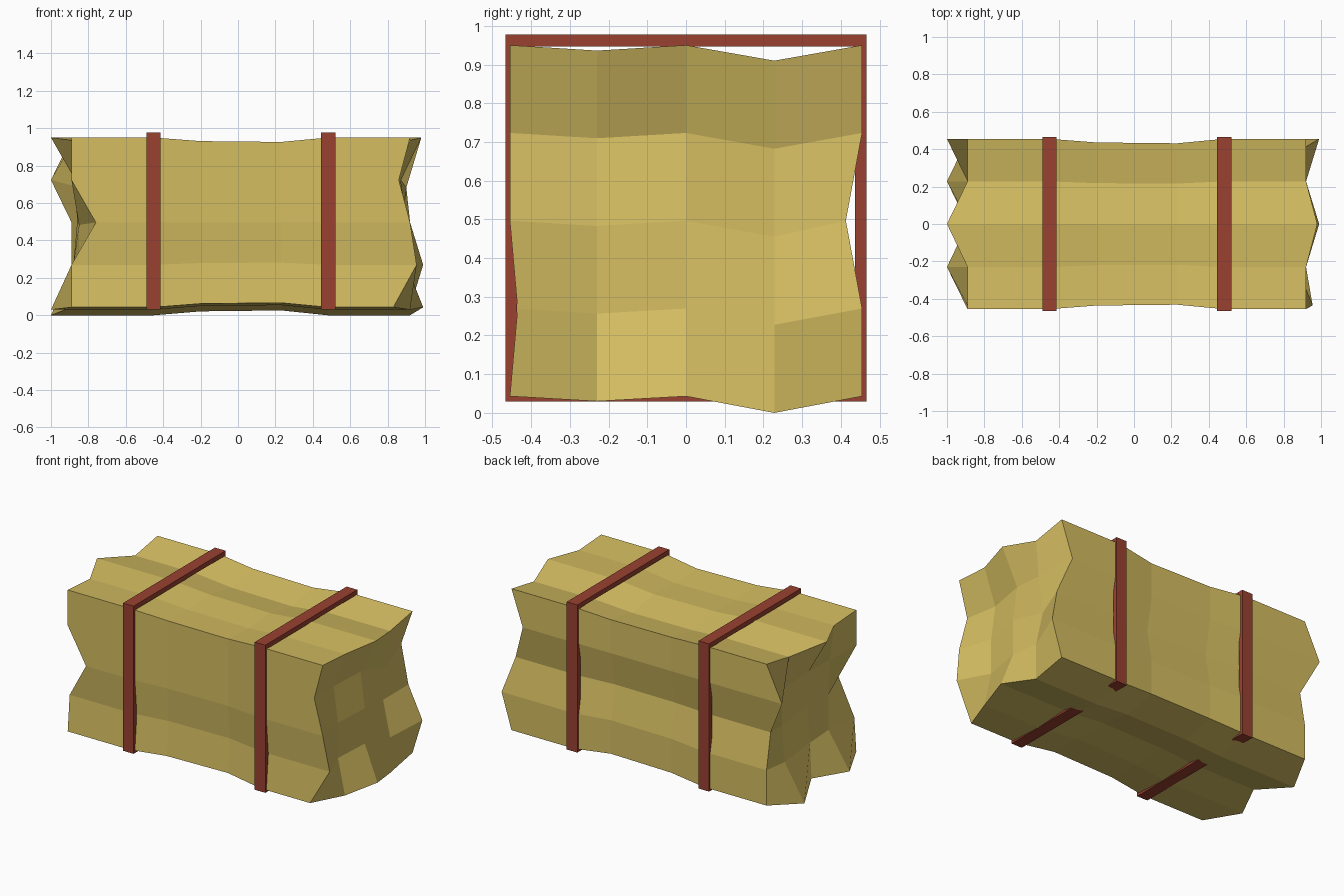
import bpy, bmesh

if "Cube" in bpy.data.objects:
    bpy.data.objects.remove(bpy.data.objects["Cube"])


def material(name, rgb):
    m = bpy.data.materials.new(name)
    m.diffuse_color = (*rgb, 1)
    m.use_nodes = True
    m.node_tree.nodes["Principled BSDF"].inputs["Base Color"].default_value = m.diffuse_color
    return m


STRAW = material("straw yellow", (0.66, 0.51, 0.12))
RED = material("strap red", (0.32, 0.053, 0.03))


def finish(bm, name, mat):
    bmesh.ops.recalc_face_normals(bm, faces=bm.faces)
    me = bpy.data.meshes.new(name)
    bm.to_mesh(me)
    bm.free()
    me.materials.append(mat)
    ob = bpy.data.objects.new(name, me)
    bpy.context.collection.objects.link(ob)
    return ob


# Cross-section as a 5 x 5 grid: columns along y, rows from top to bottom
COL_Y = (-0.455, -0.23, 0, 0.228, 0.455)
TOP = (0.95, 0.936, 0.95, 0.91, 0.95)
BOTTOM = (0.043, 0.03, 0.043, 0.0, 0.043)
DENT_Y = {(3, 0): -0.435, (2, 4): 0.413}


def grid_yz(r, c):
    return DENT_Y.get((r, c), COL_Y[c]), TOP[c] + (BOTTOM[c] - TOP[c]) * r / 4


# Ragged x positions of the two cut ends (rows top to bottom, columns front to back)
LEFT = ((-0.89, -0.89, -1.0, -0.89, -0.89),
        (-0.89, -0.86, -0.87, -0.84, -1.0),
        (-0.76, -0.85, -0.86, -0.84, -0.89),
        (-0.89, -0.85, -0.88, -0.86, -0.89),
        (-0.89, -1.0, -0.89, -1.0, -0.89))
RIGHT = ((0.92, 0.92, 0.98, 0.92, 0.92),
         (0.86, 0.84, 0.87, 0.90, 0.84),
         (0.92, 0.87, 0.90, 0.87, 0.92),
         (0.955, 0.87, 0.90, 0.92, 0.99),
         (0.83, 0.92, 0.99, 0.92, 0.92))
RIM = ([(0, c) for c in range(4)] + [(r, 4) for r in range(4)]
       + [(4, c) for c in range(4, 0, -1)] + [(r, 0) for r in range(4, 0, -1)])

# Straw bale: ragged ends joined by rings that pinch in at the middle
bm = bmesh.new()


def end(xs):
    v = {(r, c): bm.verts.new((xs[r][c], *grid_yz(r, c)))
         for r in range(5) for c in range(5)}
    for r in range(4):
        for c in range(4):
            bm.faces.new((v[r, c], v[r, c + 1], v[r + 1, c + 1], v[r + 1, c]))
    return [v[k] for k in RIM]


rings = [end(LEFT)]
for x, s in ((-0.45, 1), (-0.2, 0.958), (0.23, 0.948), (0.48, 1)):
    ring = []
    for k in RIM:
        y, z = grid_yz(*k)
        ring.append(bm.verts.new((x, y * s, 0.5 + (z - 0.5) * s)))
    rings.append(ring)
rings.append(end(RIGHT))
for a, b in zip(rings, rings[1:]):
    for i in range(16):
        j = (i + 1) % 16
        bm.faces.new((a[i], a[j], b[j], b[i]))
finish(bm, "straw_bale", STRAW)


# Straps: rectangular frames wrapped round the bale
def strap(name, x0, x1):
    bm = bmesh.new()
    loops = []
    for x, t in ((x0, 0), (x1, 0), (x1, 0.03), (x0, 0.03)):
        y, lo, hi = 0.466 - t, 0.03 + t, 0.977 - t
        loops.append([bm.verts.new((x, *p)) for p in
                      ((-y, lo), (y, lo), (y, hi), (-y, hi))])
    for k in range(4):
        a, b = loops[k], loops[(k + 1) % 4]
        for i in range(4):
            j = (i + 1) % 4
            bm.faces.new((a[i], a[j], b[j], b[i]))
    finish(bm, name, RED)


strap("left_strap", -0.49, -0.415)
strap("right_strap", 0.445, 0.52)
